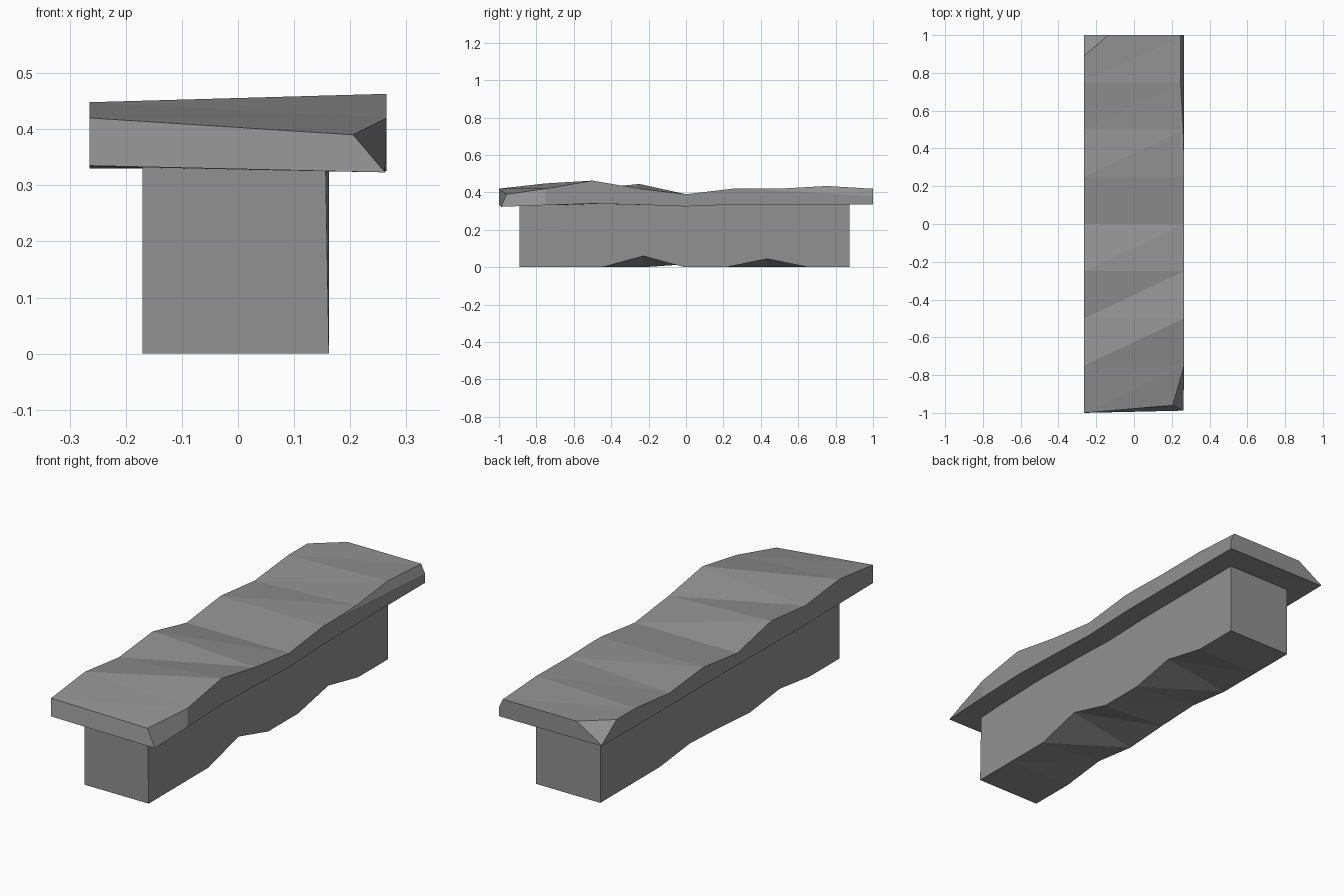
import bpy, bmesh
from mathutils import Vector

if "Cube" in bpy.data.objects:
    bpy.data.objects.remove(bpy.data.objects["Cube"])

stone = bpy.data.materials.new("stone")
stone.diffuse_color = (.285, .285, .285, 1)
stone.use_nodes = True
stone.node_tree.nodes["Principled BSDF"].inputs["Base Color"].default_value = stone.diffuse_color


def loft(sections):
    """Join four-point sections (left low, right low, right high, left high) into a solid."""
    bm = bmesh.new()
    rings = [[bm.verts.new(p) for p in s] for s in sections]
    for a, b in zip(rings, rings[1:]):
        # sides are quads, the uneven top and underside are split
        bm.faces.new((a[1], a[2], b[2], b[1]))
        bm.faces.new((a[3], a[0], b[0], b[3]))
        bm.faces.new((a[0], a[1], b[0]))
        bm.faces.new((a[1], b[1], b[0]))
        bm.faces.new((a[3], b[2], a[2]))
        bm.faces.new((a[3], b[3], b[2]))
    bm.faces.new(rings[0])
    bm.faces.new(rings[-1])
    bmesh.ops.recalc_face_normals(bm, faces=bm.faces)
    return bm


def chip(bm, p, q, r):
    """Slice off everything outside and above the plane through three points."""
    p, q, r = Vector(p), Vector(q), Vector(r)
    normal = (q - p).cross(r - p).normalized()
    if normal.z < 0:
        normal = -normal
    bmesh.ops.bisect_plane(bm, geom=bm.verts[:] + bm.edges[:] + bm.faces[:],
                           plane_co=p, plane_no=normal, clear_outer=True)
    bmesh.ops.holes_fill(bm, edges=[e for e in bm.edges if e.is_boundary], sides=0)
    bmesh.ops.recalc_face_normals(bm, faces=bm.faces)


def finish(name, bm):
    mesh = bpy.data.meshes.new(name)
    bm.to_mesh(mesh)
    bm.free()
    mesh.materials.append(stone)
    obj = bpy.data.objects.new(name, mesh)
    bpy.context.collection.objects.link(obj)


# Wall base: straight block with a worn, uneven lower edge
low_left = [0, 0, .027, 0, .015, .025, 0, 0, 0]
low_right = [0, 0, 0, .06, 0, 0, .045, 0, 0]
sections = []
for i, (l, r) in enumerate(zip(low_left, low_right)):
    y = -.89 + i * 1.765 / 8
    sections.append([(-.17, y, l), (.162, y, r),
                     (.162 if i else .156, y, .338), (-.17, y, .338)])
finish("wall_base", loft(sections))

# Cap slab: wavy top, slightly uneven underside, worn front right corner
top_left = [.42, .448, .42, .445, .39, .42, .395, .42, .42]
top_right = [.39, .42, .463, .42, .39, .42, .42, .435, .42]
bot_left = [.335, .333, .33, .332, .335, .335, .335, .335, .338]
bot_right = [.323, .332, .34, .334, .325, .335, .336, .336, .336]
sections = []
for i in range(9):
    y = -1 + i * .25
    first = i == 0
    sections.append([(-.265, y, bot_left[i]),
                     (.262 if first else .265, -.988 if first else y, bot_right[i]),
                     (.205 if first else .265, -.96 if first else y, top_right[i]),
                     (-.265, y, top_left[i])])
bm = loft(sections)
# Chipped back left corner and worn back right edge
chip(bm, (-.135, 1, .42), (-.265, .89, .42), (-.265, 1, .342))
chip(bm, (.243, 1, .425), (.265, 1, .38), (.265, .25, .425))
finish("cap_slab", bm)
